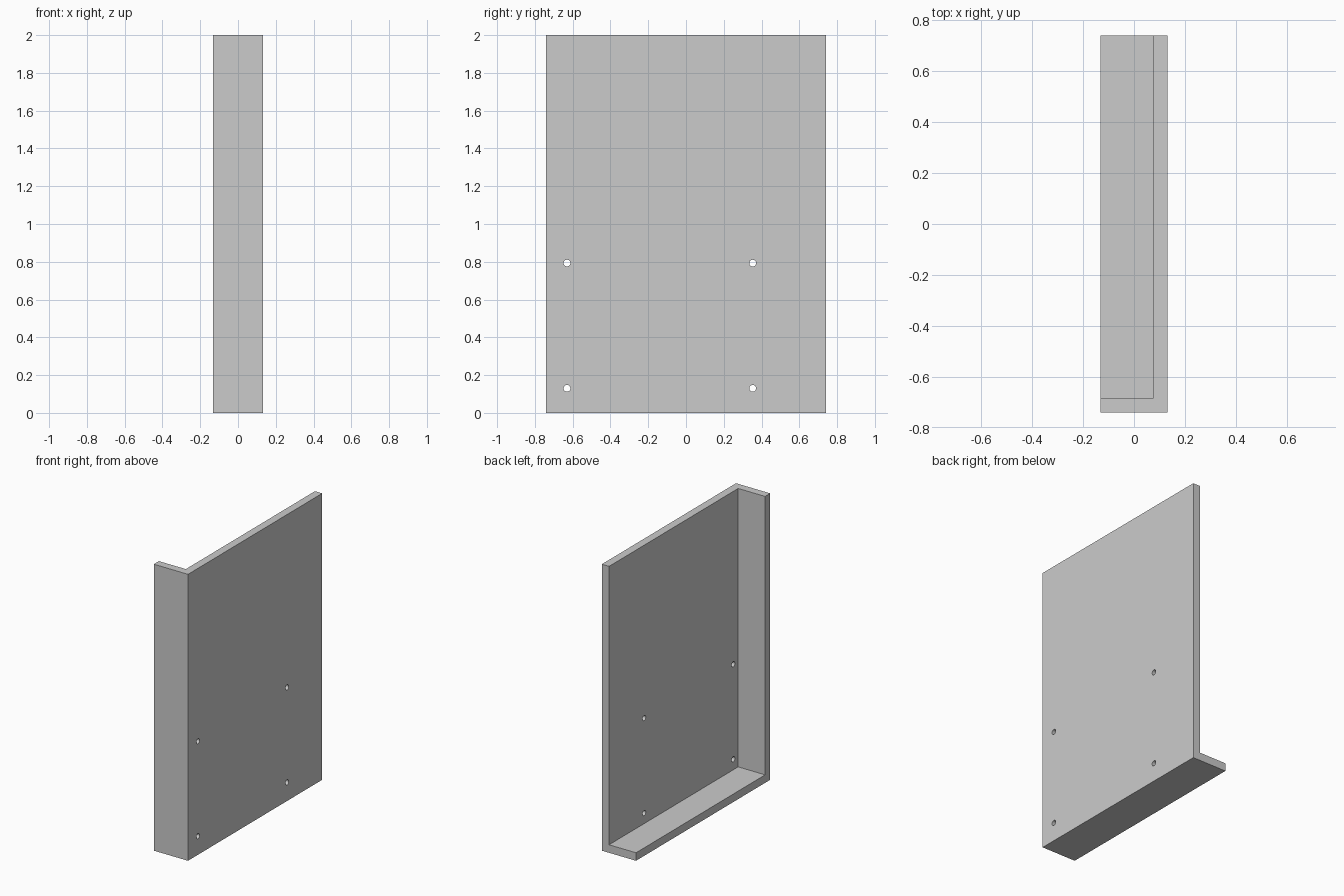
import bpy
from mathutils import Vector

cube = bpy.data.objects.get("Cube")
if cube:
    bpy.data.objects.remove(cube, do_unlink=True)

W, D, H, T = 0.264, 1.48, 2.0, 0.056   # outer size and wall thickness

grey = bpy.data.materials.new("plain_grey")
grey.use_nodes = True
colour = (0.6, 0.6, 0.6, 1)
grey.diffuse_color = colour
grey.node_tree.nodes["Principled BSDF"].inputs["Base Color"].default_value = colour


def box(name, low, high):
    low, high = Vector(low), Vector(high)
    bpy.ops.mesh.primitive_cube_add(size=1, location=(low + high) / 2)
    ob = bpy.context.object
    ob.name = name
    ob.scale = high - low
    bpy.ops.object.transform_apply(location=True, rotation=False, scale=True)
    ob.data.materials.append(grey)
    return ob


def cut(target, cutter):
    cutter.hide_render = True
    mod = target.modifiers.new("cut", "BOOLEAN")
    mod.operation = "DIFFERENCE"
    mod.solver = "EXACT"
    mod.object = cutter
    bpy.context.view_layer.objects.active = target
    bpy.ops.object.modifier_apply(modifier=mod.name)
    bpy.data.objects.remove(cutter, do_unlink=True)


# Corner bracket: side plate, front wall and floor left after hollowing a block
bracket = box("corner_bracket", (-W / 2, -D / 2, 0), (W / 2, D / 2, H))
cut(bracket, box("hollow_cutter", (-W, -D / 2 + T, T), (W / 2 - T, D, H + 1)))

# Four screw holes through the side plate
for y in (-0.63, 0.353):
    for z in (0.13, 0.793):
        bpy.ops.mesh.primitive_cylinder_add(
            vertices=24, radius=0.018, depth=0.16,
            location=(W / 2 - T / 2, y, z), rotation=(0, 1.5708, 0))
        hole = bpy.context.object
        hole.name = "hole_cutter"
        hole.data.materials.append(grey)
        cut(bracket, hole)

# Smooth hole walls, crisp plate edges
bpy.ops.object.select_all(action="DESELECT")
bracket.select_set(True)
bpy.context.view_layer.objects.active = bracket
bpy.ops.object.shade_smooth_by_angle(angle=0.52)
